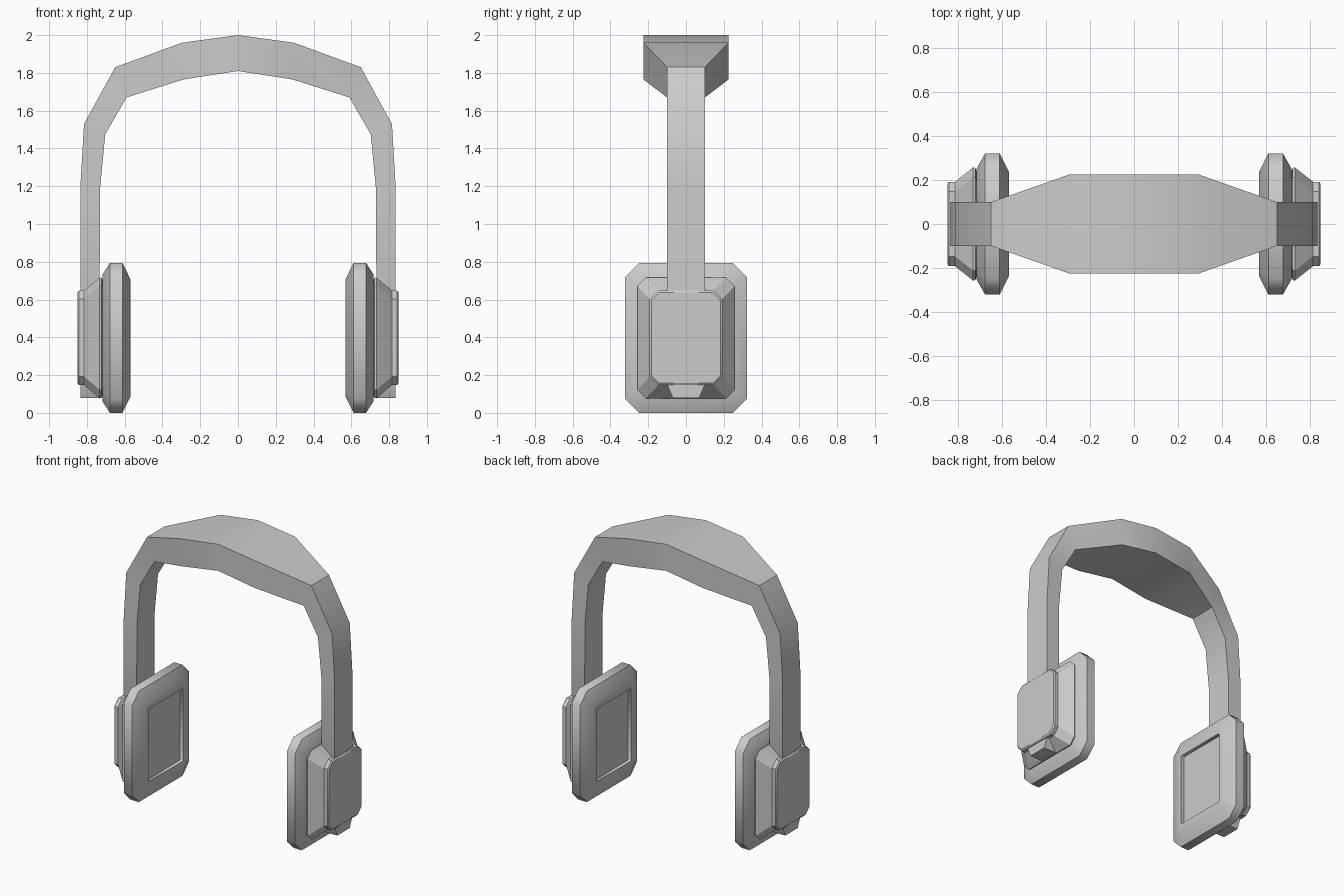
import bpy, bmesh, math

if "Cube" in bpy.data.objects:
    bpy.data.objects.remove(bpy.data.objects["Cube"])

CZ = 0.397  # height of the ear cup centre


def loft(name, rings, angle):
    """Skin a list of equal-length point rings and cap both ends."""
    bm = bmesh.new()
    loops = [[bm.verts.new(p) for p in ring] for ring in rings]
    n = len(loops[0])
    for a, b in zip(loops, loops[1:]):
        for i in range(n):
            j = (i + 1) % n
            bm.faces.new((a[i], a[j], b[j], b[i]))
    bm.faces.new(loops[0])
    bm.faces.new(loops[-1])
    bmesh.ops.recalc_face_normals(bm, faces=bm.faces)
    mesh = bpy.data.meshes.new(name)
    bm.to_mesh(mesh)
    bm.free()
    ob = bpy.data.objects.new(name, mesh)
    bpy.context.collection.objects.link(ob)
    bpy.ops.object.select_all(action='DESELECT')
    ob.select_set(True)
    bpy.context.view_layer.objects.active = ob
    bpy.ops.object.shade_smooth_by_angle(angle=math.radians(angle))
    return ob


def octagon(x, hy, hz, c):
    """Rectangle with cut corners in the plane of the ear cup."""
    pts = [(hy, hz - c), (hy - c, hz), (c - hy, hz), (-hy, hz - c),
           (-hy, c - hz), (c - hy, -hz), (hy - c, -hz), (hy, c - hz)]
    return [(x, y, CZ + z) for y, z in pts]


# Headband: outer x, z, inner x, z, outer half width, from tip to crown
half = [
    (0.835, 0.08, 0.735, 0.08, 0.07),
    (0.835, 0.15, 0.735, 0.15, 0.10),
    (0.835, 1.19, 0.73, 1.19, 0.10),
    (0.815, 1.53, 0.703, 1.475, 0.10),
    (0.65, 1.83, 0.59, 1.67, 0.10),
    (0.295, 1.96, 0.29, 1.765, 0.225),
    (0.0, 2.0, 0.0, 1.81, 0.225),
]
path = half + [(-a, b, -c, d, w) for a, b, c, d, w in half[-2::-1]]
loft("headband", [[(ox, -w, oz), (ox, w, oz), (ix, w, iz), (ix, -w, iz)]
                  for ox, oz, ix, iz, w in path], 30)

# Ear cup profiles: x, half depth, half height, corner cut
cushion = [
    (0.595, 0.195, 0.26, 0.005),
    (0.57, 0.195, 0.26, 0.005),
    (0.57, 0.238, 0.312, 0.03),
    (0.612, 0.322, 0.397, 0.075),
    (0.678, 0.322, 0.397, 0.075),
    (0.718, 0.25, 0.335, 0.06),
]
housing = [
    (0.715, 0.235, 0.30, 0.045),
    (0.722, 0.255, 0.318, 0.045),
    (0.732, 0.258, 0.32, 0.045),
    (0.815, 0.192, 0.25, 0.045),
    (0.842, 0.192, 0.25, 0.045),
    (0.85, 0.183, 0.24, 0.04),
]
for side, s in (("right", 1), ("left", -1)):
    for part, rows, angle in (("ear_cushion", cushion, 50),
                              ("ear_housing", housing, 30)):
        loft(f"{part}_{side}",
             [octagon(s * x, hy, hz, c) for x, hy, hz, c in rows], angle)
